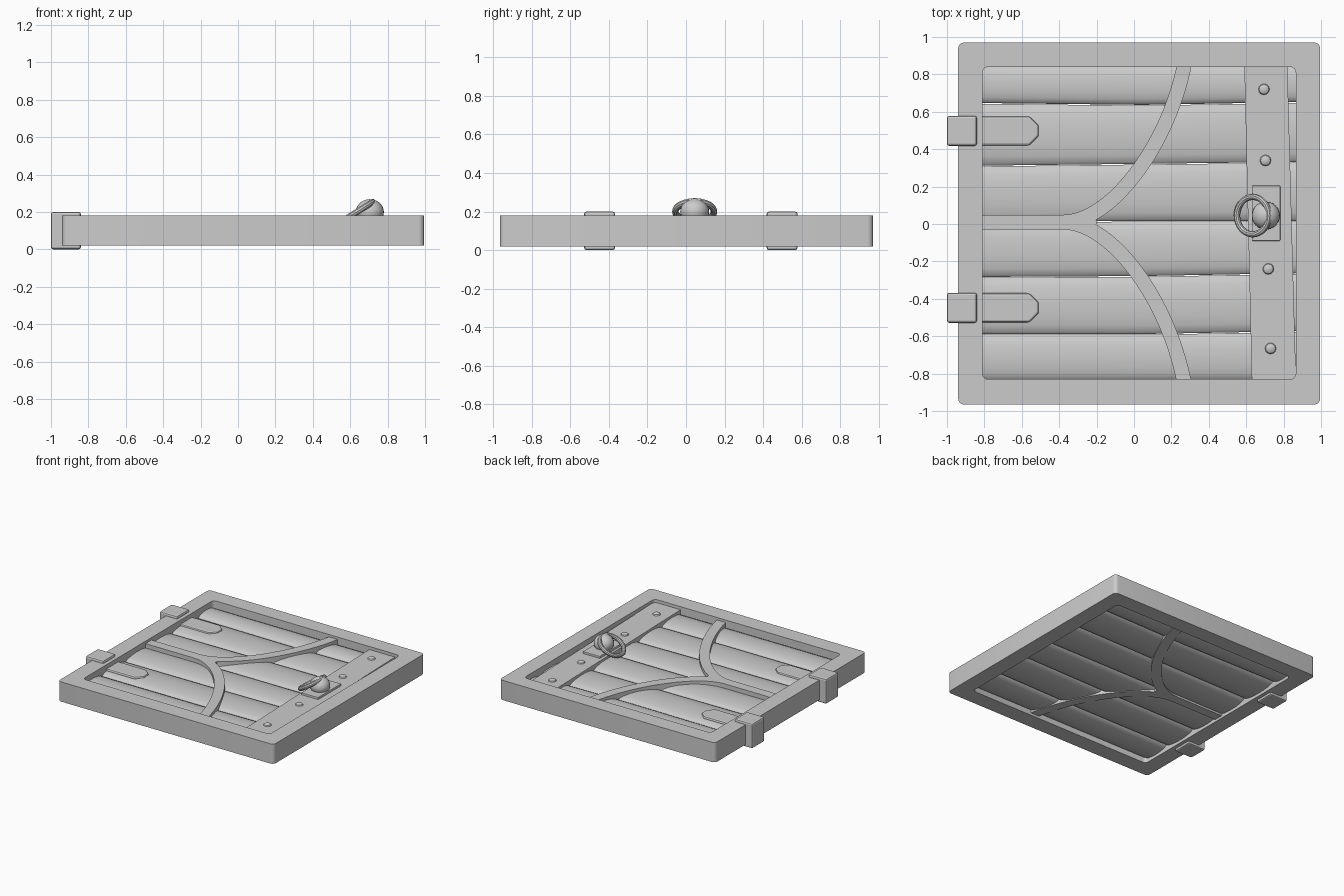
import bpy, bmesh, math
from mathutils import Vector

cube = bpy.data.objects.get("Cube")
if cube:
    bpy.data.objects.remove(cube, do_unlink=True)

grey = bpy.data.materials.new("plain grey")
grey.use_nodes = True
COLOUR = (0.6, 0.6, 0.6, 1)
grey.diffuse_color = COLOUR
grey.node_tree.nodes["Principled BSDF"].inputs["Base Color"].default_value = COLOUR


def finish(name, bm, bevel=0, smooth=False):
    bmesh.ops.recalc_face_normals(bm, faces=bm.faces)
    mesh = bpy.data.meshes.new(name)
    bm.to_mesh(mesh)
    bm.free()
    mesh.materials.append(grey)
    obj = bpy.data.objects.new(name, mesh)
    bpy.context.collection.objects.link(obj)
    if bevel:
        mod = obj.modifiers.new("bevel", "BEVEL")
        mod.width, mod.segments = bevel, 2
    if smooth:
        bpy.ops.object.select_all(action="DESELECT")
        obj.select_set(True)
        bpy.context.view_layer.objects.active = obj
        bpy.ops.object.shade_smooth_by_angle(angle=math.radians(35))
    return obj


def prism(name, outline, low, high, bevel=0):
    bm = bmesh.new()
    face = bm.faces.new([bm.verts.new((x, y, low)) for x, y in outline])
    new = bmesh.ops.extrude_face_region(bm, geom=[face])["geom"]
    bmesh.ops.translate(bm, vec=(0, 0, high - low),
                        verts=[v for v in new if isinstance(v, bmesh.types.BMVert)])
    return finish(name, bm, bevel)


def box(x0, x1, y0, y1):
    return [(x0, y0), (x1, y0), (x1, y1), (x0, y1)]


def rounded(x0, x1, y0, y1, r, steps=4):
    pts = []
    for k, (cx, cy) in enumerate(box(x0 + r, x1 - r, y0 + r, y1 - r)):
        for i in range(steps + 1):
            a = math.pi * (1 + k / 2 + i / steps / 2)
            pts.append((cx + r * math.cos(a), cy + r * math.sin(a)))
    return pts


# Square frame: matching outer and inner rounded loops joined into a ring
bm = bmesh.new()
outer = rounded(-0.94, 0.995, -0.965, 0.97, 0.03)
inner = rounded(-0.81, 0.865, -0.83, 0.84, 0.03)
loops = [[bm.verts.new((x, y, z)) for x, y in pts]
         for pts, z in ((outer, 0.02), (outer, 0.18), (inner, 0.18), (inner, 0.02))]
for k in range(4):
    a, b = loops[k], loops[(k + 1) % 4]
    for i in range(len(a)):
        j = (i + 1) % len(a)
        bm.faces.new((a[i], a[j], b[j], b[i]))
finish("frame", bm, smooth=True)

# Six bulging planks; each seam has a left, middle and right height
seams = [(-0.84,) * 3, (-0.59, -0.59, -0.575), (-0.285, -0.28, -0.265),
         (0.01, 0.015, 0.015), (0.31, 0.32, 0.33), (0.645, 0.635, 0.65), (0.85,) * 3]
ARC = 8
for p in range(6):
    bm = bmesh.new()
    rings = []
    for k, x in enumerate((-0.83, 0.05, 0.88)):
        y0, y1 = seams[p][k] + 0.002, seams[p + 1][k] - 0.002
        side = [(y0 + (y1 - y0) * (0.5 - 0.5 * math.cos(math.pi * i / ARC)),
                 0.014 + 0.032 * math.sin(math.pi * i / ARC)) for i in range(ARC + 1)]
        ring = [(y, 0.09 + h) for y, h in side] + [(y, 0.09 - h) for y, h in reversed(side)]
        rings.append([bm.verts.new((x, y, z)) for y, z in ring])
    for a, b in zip(rings, rings[1:]):
        for i in range(len(a)):
            j = (i + 1) % len(a)
            bm.faces.new((a[i], a[j], b[j], b[i]))
    bm.faces.new(rings[0])
    bm.faces.new(rings[-1])
    finish(f"plank_{p + 1}", bm, smooth=True)


# Forked brace running from the hinge side to the two far corners
def branch(sign, half=0.039, steps=20):
    ctrl = [Vector((-0.38, 0.01)), Vector((-0.12, 0.01)),
            Vector((0.18, 0.01 + sign * 0.41)), Vector((0.268, sign * 0.845))]
    left, right = [], []
    for i in range(steps + 1):
        t = i / steps
        s = 1 - t
        pos = ctrl[0]*s**3 + ctrl[1]*3*s*s*t + ctrl[2]*3*s*t*t + ctrl[3]*t**3
        d = (ctrl[1]-ctrl[0])*s*s + (ctrl[2]-ctrl[1])*2*s*t + (ctrl[3]-ctrl[2])*t*t
        n = Vector((-d.y, d.x)).normalized() * half * sign
        left.append(pos + n)
        if (pos.y - n.y - 0.01) * sign > 0.008:
            right.append(pos - n)
    return left, right


up_out, up_in = branch(1)
low_out, low_in = branch(-1)
brace = ([(-0.82, 0.049)] + up_out + up_in[::-1] + [(-0.2, 0.01)]
         + low_in + low_out[::-1] + [(-0.82, -0.029)])
prism("forked_brace", brace, 0.04, 0.16)

# Slightly skewed lock board
prism("lock_board", [(0.63, -0.835), (0.868, -0.835), (0.862, -0.69), (0.82, 0.845), (0.59, 0.845)],
      0.11, 0.155)


# Low nail heads, knob: squashed spheres
def dome(name, centre, r, height, segs):
    bm = bmesh.new()
    bmesh.ops.create_uvsphere(bm, u_segments=segs, v_segments=segs // 2, radius=r)
    bmesh.ops.scale(bm, vec=(1, 1, height / r), verts=bm.verts)
    bmesh.ops.translate(bm, vec=centre, verts=bm.verts)
    finish(name, bm, smooth=True)


for i, (x, y) in enumerate([(0.695, 0.72), (0.703, 0.34), (0.718, -0.24), (0.73, -0.665)]):
    dome(f"nail_{i + 1}", (x, y, 0.155), 0.03, 0.016, 12)

# Lock plate, knob and tilted pull ring
prism("lock_plate", box(0.63, 0.782, -0.09, 0.205), 0.15, 0.172, 0.004)
dome("knob", (0.705, 0.045, 0.2), 0.075, 0.068, 24)
bpy.ops.mesh.primitive_torus_add(major_radius=0.1, minor_radius=0.017, major_segments=32,
                                 minor_segments=10, location=(0.635, 0.045, 0.2),
                                 rotation=(0, math.radians(-32), 0))
ring = bpy.context.object
ring.name = "pull_ring"
ring.data.materials.append(grey)
bpy.ops.object.shade_smooth_by_angle()

# Hinges: a pointed strap on the planks and a clip around the frame
for name, y in (("rear", 0.498), ("front", -0.448)):
    strap = [(-0.82, y - 0.078), (-0.56, y - 0.078), (-0.51, y - 0.03),
             (-0.51, y + 0.03), (-0.56, y + 0.078), (-0.82, y + 0.078)]
    prism(f"{name}_hinge_strap", strap, 0.1, 0.147, 0.012)
    prism(f"{name}_hinge_clip", box(-1, -0.84, y - 0.08, y + 0.08), 0, 0.2, 0.012)
